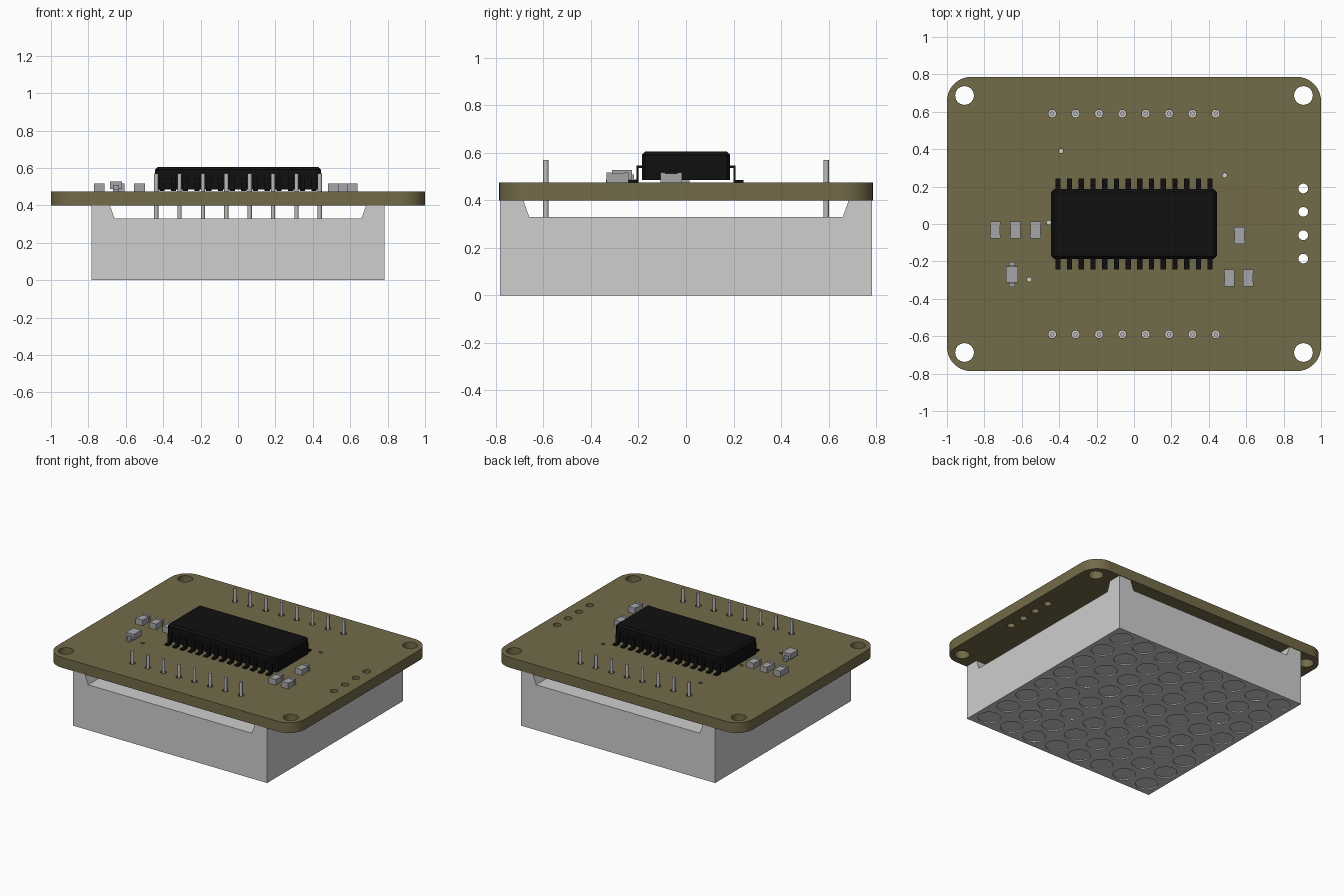
import bpy, bmesh, math
from mathutils import Matrix, Vector

cube = bpy.data.objects.get("Cube")
if cube:
    bpy.data.objects.remove(cube, do_unlink=True)


def material(name, r, g, b):
    m = bpy.data.materials.new(name)
    m.use_nodes = True
    m.diffuse_color = (r, g, b, 1)
    m.node_tree.nodes["Principled BSDF"].inputs["Base Color"].default_value = (r, g, b, 1)
    return m


OLIVE = material("olive board", 0.17, 0.145, 0.066)
BLACK = material("black plastic", 0.005, 0.005, 0.005)
SHELL = material("light grey shell", 0.62, 0.62, 0.62)
CHIP = material("component grey", 0.38, 0.38, 0.40)
PIN = material("pin metal", 0.5, 0.5, 0.5)


def finish(name, bm, mat, smooth=False):
    bmesh.ops.recalc_face_normals(bm, faces=bm.faces)
    me = bpy.data.meshes.new(name)
    bm.to_mesh(me)
    bm.free()
    me.materials.append(mat)
    ob = bpy.data.objects.new(name, me)
    bpy.context.collection.objects.link(ob)
    if smooth:
        bpy.ops.object.select_all(action='DESELECT')
        ob.select_set(True)
        bpy.context.view_layer.objects.active = ob
        bpy.ops.object.shade_smooth_by_angle(angle=math.radians(35))
    return ob


def add_box(bm, x, y, z0, z1, sx, sy):
    m = Matrix.Translation((x, y, (z0 + z1) / 2)) @ Matrix.Diagonal((sx, sy, z1 - z0, 1))
    return bmesh.ops.create_cube(bm, size=1, matrix=m)["verts"]


def add_cylinder(bm, x, y, z0, z1, r, n):
    bmesh.ops.create_cone(bm, cap_ends=True, segments=n, radius1=r, radius2=r,
                          depth=z1 - z0, matrix=Matrix.Translation((x, y, (z0 + z1) / 2)))


def circle(x, y, r, n, start=0.0, sweep=math.tau):
    return [(x + r * math.cos(start + sweep * i / n), y + r * math.sin(start + sweep * i / n))
            for i in range(n)]


# Circuit board: filled outline with drilled holes
BOARD_Z, BOARD_TOP = 0.40, 0.475
PIN_X = [-0.4375 + 0.125 * i for i in range(8)]
PIN_Y = (-0.59, 0.59)
outline = []
for k, (sx, sy) in enumerate([(1, 1), (-1, 1), (-1, -1), (1, -1)]):
    outline += circle(sx * 0.87, sy * 0.657, 0.13, 10, k * math.pi / 2, math.pi / 2)
    a = (k + 1) * math.pi / 2
    outline.append((sx * 0.87 + 0.13 * math.cos(a), sy * 0.657 + 0.13 * math.sin(a)))
loops = [outline]
loops += [circle(sx * 0.906, sy * 0.687, 0.05, 28) for sx in (-1, 1) for sy in (-1, 1)]
loops += [circle(0.905, 0.19 - 0.125 * i, 0.026, 18) for i in range(4)]
loops += [circle(x, y, 0.021, 14) for x in PIN_X for y in PIN_Y]
loops += [circle(x, y, 0.012, 12) for x, y in
          [(-0.39, 0.39), (0.485, 0.26), (-0.455, 0.008), (-0.56, -0.297)]]
curve = bpy.data.curves.new("board_outline", 'CURVE')
curve.dimensions = '2D'
curve.fill_mode = 'BOTH'
curve.extrude = (BOARD_TOP - BOARD_Z) / 2
for pts in loops:
    sp = curve.splines.new('POLY')
    sp.points.add(len(pts) - 1)
    for p, (x, y) in zip(sp.points, pts):
        p.co = (x, y, 0, 1)
    sp.use_cyclic_u = True
helper = bpy.data.objects.new("board_outline", curve)
bpy.context.collection.objects.link(helper)
bpy.context.view_layer.update()
flat = bpy.data.meshes.new_from_object(helper.evaluated_get(bpy.context.evaluated_depsgraph_get()))
bpy.data.objects.remove(helper, do_unlink=True)
bm = bmesh.new()
bm.from_mesh(flat)
bmesh.ops.remove_doubles(bm, verts=bm.verts, dist=0.0001)
bmesh.ops.translate(bm, verts=bm.verts, vec=(0, 0, (BOARD_Z + BOARD_TOP) / 2))
for f in bm.faces:
    f.material_index = 0
    f.smooth = False
board = finish("circuit_board", bm, OLIVE, True)

# Display block below, with shallow round lamp recesses on its underside
HALF, DECK = 0.783, 0.33
bm = bmesh.new()
add_box(bm, 0, 0, 0, DECK, 2 * HALF, 2 * HALF)
block = finish("display_block", bm, SHELL)
bm = bmesh.new()
for i in range(8):
    for j in range(8):
        add_cylinder(bm, (i - 3.5) * 0.194, (j - 3.5) * 0.194, -0.05, 0.008, 0.075, 24)
cutter = finish("lamp_cutter", bm, SHELL)
cutter.hide_render = True
cut = block.modifiers.new("lamps", 'BOOLEAN')
cut.operation = 'DIFFERENCE'
cut.solver = 'EXACT'
cut.object = cutter
bpy.context.view_layer.objects.active = block
bpy.ops.object.modifier_apply(modifier=cut.name)
bpy.data.objects.remove(cutter, do_unlink=True)

# Corner posts with slanted inner faces
bm = bmesh.new()
for sx in (-1, 1):
    for sy in (-1, 1):
        w = 0.123
        vs = add_box(bm, sx * (HALF - w / 2), sy * (HALF - w / 2), DECK, BOARD_Z, w, w)
        for v in vs:
            if v.co.z > 0.36:
                if abs(v.co.x) < 0.7:
                    v.co.x += sx * 0.025
                if abs(v.co.y) < 0.7:
                    v.co.y += sy * 0.025
finish("corner_posts", bm, SHELL)

# Two rows of header pins
bm = bmesh.new()
for x in PIN_X:
    for y in PIN_Y:
        add_cylinder(bm, x, y, DECK, 0.57, 0.0115, 12)
finish("header_pins", bm, PIN, True)

# Main chip body with chamfered upper edges
bm = bmesh.new()
add_box(bm, 0, 0, 0.485, 0.605, 0.885, 0.372)
edges = [e for e in bm.edges if max(v.co.z for v in e.verts) > 0.6]
bmesh.ops.bevel(bm, geom=edges, offset=0.014, segments=1, affect='EDGES')
finish("main_chip", bm, BLACK)

# Gull-wing chip legs: a bent strip profile swept along x
PROFILE = [(0.18, 0.547), (0.209, 0.547), (0.209, 0.486), (0.243, 0.486),
           (0.243, 0.476), (0.199, 0.476), (0.199, 0.537), (0.18, 0.537)]
bm = bmesh.new()
for i in range(14):
    x = (i - 6.5) * 0.0626
    for s in (-1, 1):
        f = bm.faces.new([bm.verts.new((x - 0.014, s * y, z)) for y, z in PROFILE])
        ext = bmesh.ops.extrude_face_region(bm, geom=[f])["geom"]
        bmesh.ops.translate(bm, vec=Vector((0.028, 0, 0)),
                            verts=[g for g in ext if isinstance(g, bmesh.types.BMVert)])
finish("chip_legs", bm, BLACK)

# Small components with slightly raised end caps
bm = bmesh.new()
for x, y in [(-0.742, -0.032), (-0.634, -0.032), (-0.527, -0.032),
             (0.564, -0.062), (0.51, -0.288), (0.61, -0.288)]:
    add_box(bm, x, y, BOARD_TOP, 0.513, 0.052, 0.08)
    for s in (-1, 1):
        add_box(bm, x, y + s * 0.036, BOARD_TOP, 0.517, 0.057, 0.02)
finish("small_components", bm, CHIP)

# Diode with a lead at each end
bm = bmesh.new()
add_box(bm, -0.652, -0.27, 0.487, 0.527, 0.064, 0.084)
for s in (-1, 1):
    add_box(bm, -0.652, -0.27 + s * 0.05, BOARD_TOP, 0.487, 0.03, 0.034)
    add_box(bm, -0.652, -0.27 + s * 0.045, 0.483, 0.508, 0.03, 0.012)
finish("diode", bm, CHIP)
